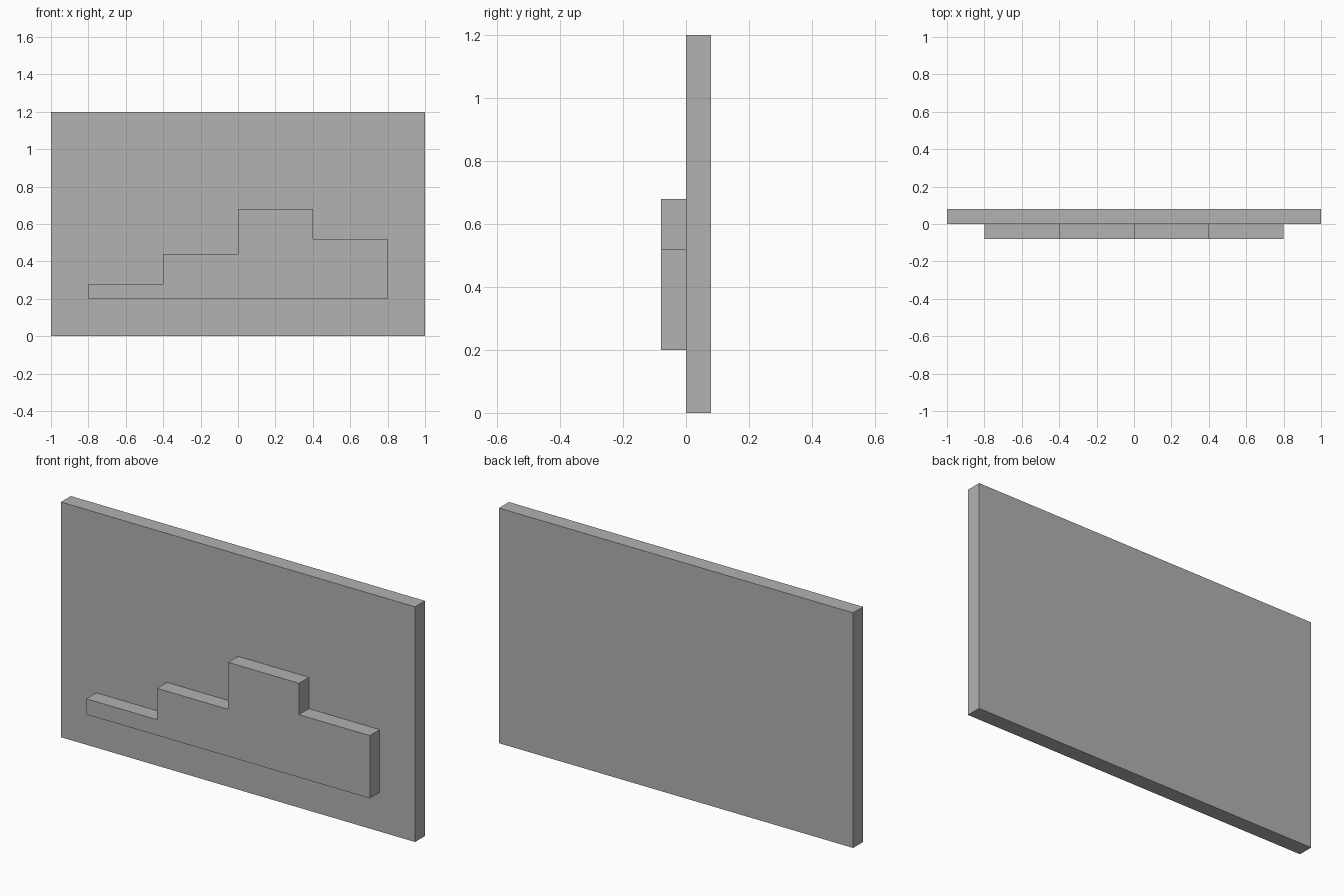
import bpy
import bmesh

if "Cube" in bpy.data.objects:
    bpy.data.objects.remove(bpy.data.objects["Cube"])

grey = bpy.data.materials.new("grey")
grey.diffuse_color = (0.445, 0.445, 0.445, 1)
grey.use_nodes = True
grey.node_tree.nodes["Principled BSDF"].inputs["Base Color"].default_value = grey.diffuse_color


def extruded_profile(name, profile, y_front, y_back):
    """Solid made from an x-z outline (counter-clockwise) extruded along y."""
    bm = bmesh.new()
    face = bm.faces.new([bm.verts.new((x, y_front, z)) for x, z in profile])
    ext = bmesh.ops.extrude_face_region(bm, geom=[face], use_keep_orig=True)
    moved = [v for v in ext["geom"] if isinstance(v, bmesh.types.BMVert)]
    bmesh.ops.translate(bm, verts=moved, vec=(0, y_back - y_front, 0))
    bmesh.ops.recalc_face_normals(bm, faces=bm.faces)
    mesh = bpy.data.meshes.new(name)
    bm.to_mesh(mesh)
    bm.free()
    mesh.materials.append(grey)
    obj = bpy.data.objects.new(name, mesh)
    bpy.context.collection.objects.link(obj)
    return obj


# Upright back panel
extruded_profile("back_panel", [(-1, 0), (1, 0), (1, 1.2), (-1, 1.2)], 0, 0.08)

# Raised stepped relief: four joined columns on a common base line
base, width, left = 0.2, 0.4, -0.8
tops = [0.28, 0.44, 0.68, 0.52]
outline = [(left, base), (left + width * len(tops), base)]
for i in reversed(range(len(tops))):
    outline += [(left + width * (i + 1), tops[i]), (left + width * i, tops[i])]
extruded_profile("stepped_relief", outline, -0.08, 0)
